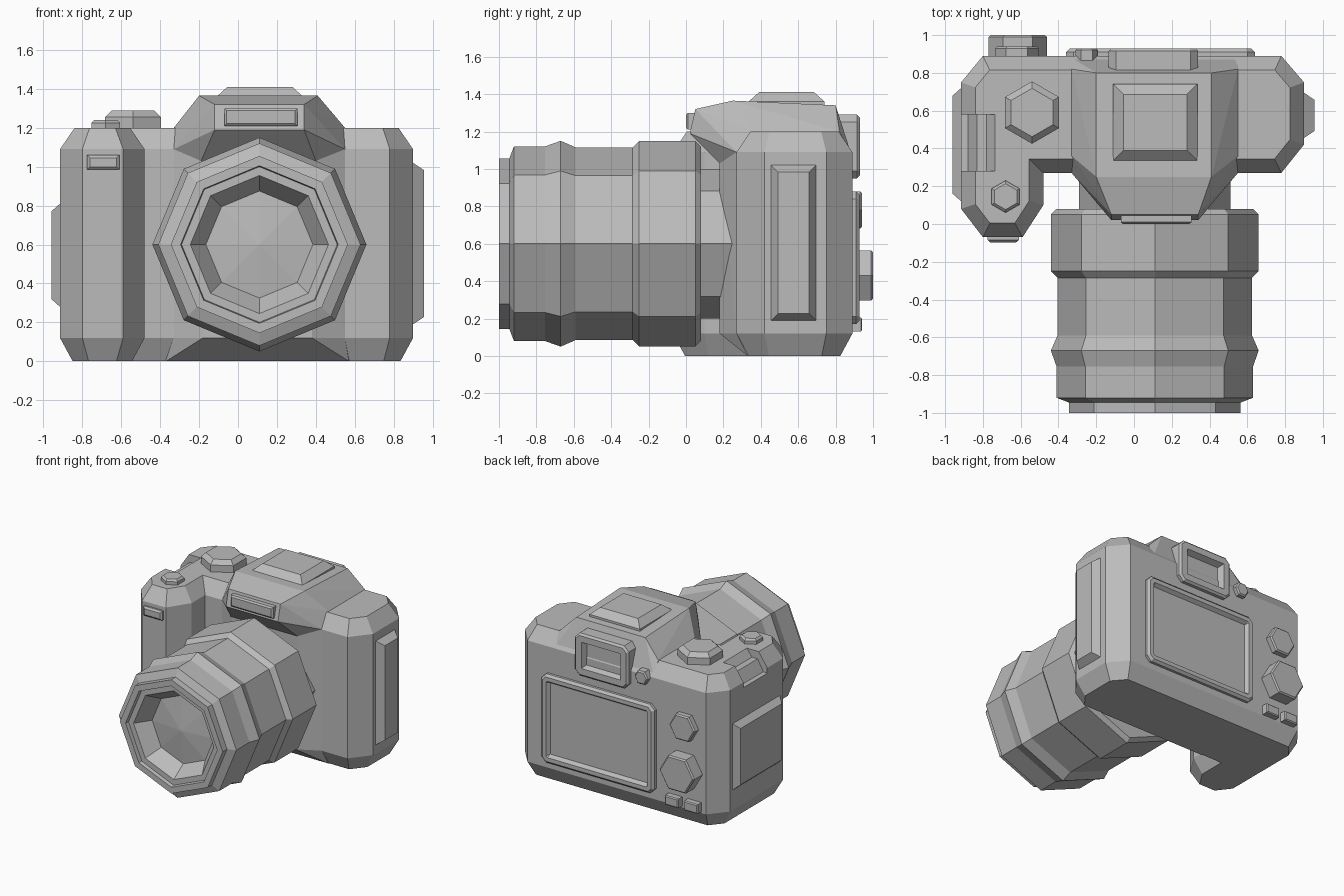
import bpy, bmesh
from math import sin, cos, pi
from mathutils import Vector

cube = bpy.data.objects.get("Cube")
if cube:
    bpy.data.objects.remove(cube, do_unlink=True)

grey = bpy.data.materials.new("matte grey")
grey.use_nodes = True
GREY = (0.5, 0.5, 0.5, 1)
grey.diffuse_color = GREY
grey.node_tree.nodes["Principled BSDF"].inputs["Base Color"].default_value = GREY


def finish(name, bm):
    bmesh.ops.recalc_face_normals(bm, faces=bm.faces[:])
    mesh = bpy.data.meshes.new(name)
    bm.to_mesh(mesh)
    bm.free()
    mesh.materials.append(grey)
    obj = bpy.data.objects.new(name, mesh)
    bpy.context.collection.objects.link(obj)
    return obj


def skin(name, rings):
    """Join equal-length rings of points and cap both ends."""
    bm = bmesh.new()
    loops = [[bm.verts.new(p) for p in ring] for ring in rings]
    n = len(loops[0])
    for a, b in zip(loops, loops[1:]):
        for i in range(n):
            j = (i + 1) % n
            bm.faces.new((a[i], a[j], b[j], b[i]))
    bm.faces.new(loops[0])
    bm.faces.new(loops[-1])
    return finish(name, bm)


def hull(name, points):
    bm = bmesh.new()
    for p in points:
        bm.verts.new(p)
    bmesh.ops.convex_hull(bm, input=bm.verts[:])
    bmesh.ops.dissolve_limit(bm, angle_limit=0.01, verts=bm.verts[:], edges=bm.edges[:])
    return finish(name, bm)


def inset(poly, d):
    """Offset a counter-clockwise outline inwards with mitred corners."""
    out = []
    for i, p in enumerate(poly):
        p = Vector(p)
        a = (p - Vector(poly[i - 1])).normalized()
        b = (Vector(poly[(i + 1) % len(poly)]) - p).normalized()
        na, nb = Vector((-a.y, a.x)), Vector((-b.y, b.x))
        out.append(p + (na + nb) * d / (1 + na.dot(nb)))
    return out


# Plane of an outline: (u, v, height) to (x, y, z)
TOP = lambda u, v, h: (u, v, h)
XZ = lambda u, v, h: (u, h, v)
YZ = lambda u, v, h: (h, u, v)


def loft(name, outline, levels, plane):
    """Stack insets of one outline; levels are (height, inset)."""
    return skin(name, [[plane(p[0], p[1], h) for p in inset(outline, d)] for h, d in levels])


def rect(u0, u1, v0, v1, cut=0):
    if not cut:
        return [(u0, v0), (u1, v0), (u1, v1), (u0, v1)]
    return [(u0 + cut, v0), (u1 - cut, v0), (u1, v0 + cut), (u1, v1 - cut),
            (u1 - cut, v1), (u0 + cut, v1), (u0, v1 - cut), (u0, v0 + cut)]


def ngon(u, v, r, n=6, turn=0.0):
    return [(u + r * cos(turn + 2 * pi * i / n), v + r * sin(turn + 2 * pi * i / n))
            for i in range(n)]


# Body with hand grip
plan = [(-0.8, 0.89), (-0.915, 0.75), (-0.915, 0.08), (-0.8, -0.07), (-0.59, -0.07),
        (-0.48, 0.1), (-0.48, 0.27), (0.78, 0.27), (0.9, 0.42), (0.9, 0.75), (0.78, 0.89)]
body = loft("camera_body", plan, [(0, 0.065), (0.12, 0), (1.09, 0), (1.2, 0.075)], TOP)

# Strap recess cut into the top edge above the grip side
notch = [(-0.72, 1.22), (-0.78, 1.14), (-0.83, 1.14), (-0.88, 1.05), (-1, 1.04), (-1, 1.22)]
cutter = skin("recess_cutter", [[(x, y, z) for x, z in notch] for y in (0.28, 0.58)])
cutter.hide_render = True
mod = body.modifiers.new("recess", "BOOLEAN")
mod.operation = "DIFFERENCE"
mod.object = cutter
bpy.context.view_layer.objects.active = body
bpy.ops.object.modifier_apply(modifier=mod.name)
bpy.data.objects.remove(cutter, do_unlink=True)

# Front bulge carrying the lens mount
hull("mount_bulge", [(x, y, z) for x0, x1, y, z in (
    (-0.37, 0.57, 0.33, 0), (-0.33, 0.55, 0.27, 0.12), (-0.18, 0.38, 0.18, 0.12),
    (-0.18, 0.4, 0.18, 1.04), (-0.33, 0.55, 0.27, 1.09), (-0.33, 0.55, 0.36, 1.19),
    (-0.33, 0.55, 0.5, 0)) for x in (x0, x1)])

# Viewfinder hump with overhanging nose
hull("viewfinder_hump", [(x, y, z) for x0, x1, y, z in (
    (-0.33, 0.55, 0.82, 1.2), (-0.33, 0.55, 0.88, 1.09), (-0.2, 0.41, 0.8, 1.34),
    (-0.2, 0.41, 0.25, 1.365), (-0.12, 0.34, 0.05, 1.32), (-0.12, 0.34, 0.02, 1.19),
    (-0.19, 0.4, 0.18, 1.03), (-0.33, 0.55, 0.36, 1.2), (-0.33, 0.55, 0.27, 1.09))
    for x in (x0, x1)])
loft("accessory_shoe", rect(-0.11, 0.335, 0.335, 0.74), [(1.34, 0), (1.36, 0), (1.41, 0.055)], TOP)
loft("flash_window", rect(-0.07, 0.305, 1.21, 1.3), [(0.08, 0), (0.01, 0), (0, 0.012)], XZ)

# Octagonal lens: (y, radius)
barrel = [(0.3, 0.4), (0.08, 0.4), (0.08, 0.52), (0.05, 0.55), (-0.25, 0.55), (-0.285, 0.515),
          (-0.59, 0.515), (-0.67, 0.55), (-0.755, 0.52), (-0.92, 0.52), (-0.945, 0.455),
          (-1, 0.455), (-1, 0.405), (-0.97, 0.4), (-0.97, 0.355), (-0.85, 0.275), (-0.88, 0.001)]
skin("lens", [[XZ(u, v, y) for u, v in ngon(0.11, 0.6, r, 8)] for y, r in barrel])

# Side panels and grip front window
loft("left_side_door", rect(0.455, 0.695, 0.19, 1.02), [(0.88, 0), (0.9, 0), (0.955, 0.037)], YZ)
loft("grip_side_door", rect(0.12, 0.72, 0.28, 0.81), [(-0.89, 0), (-0.915, 0), (-0.96, 0.04)], YZ)
loft("grip_window", rect(-0.775, -0.61, 0.985, 1.06), [(-0.05, 0), (-0.085, 0), (-0.097, 0.014)], XZ)

# Top controls
loft("shutter_button", ngon(-0.68, 0.145, 0.085, 6, pi / 2),
     [(1.18, 0), (1.225, 0), (1.24, 0.014)], TOP)
loft("mode_dial", ngon(-0.54, 0.59, 0.165, 6, pi / 2),
     [(1.18, 0), (1.255, 0), (1.288, 0.032)], TOP)

# Back: screen, eyepiece and controls
loft("rear_screen", rect(-0.36, 0.64, 0.17, 0.88, 0.04),
     [(0.87, 0), (0.91, 0), (0.928, 0.018), (0.928, 0.05), (0.9, 0.07)], XZ)
loft("eyepiece", rect(-0.135, 0.34, 0.95, 1.29, 0.04),
     [(0.8, 0), (0.915, 0), (0.93, 0.015), (0.93, 0.065), (0.885, 0.085)], XZ)
for name, x, z, r, y in (("eyepiece_knob", -0.25, 1.08, 0.06, 0.93),
                         ("upper_rear_button", -0.62, 0.78, 0.115, 0.94),
                         ("rear_dial", -0.615, 0.43, 0.155, 1.0)):
    loft(name, ngon(x, z, r), [(0.85, 0), (y - 0.01, 0), (y, 0.01)], XZ)
for name, x in (("inner", -0.53), ("outer", -0.7)):
    loft(name + "_rear_button", rect(x - 0.06, x + 0.06, 0.13, 0.205),
         [(0.86, 0), (0.935, 0), (0.942, 0.008)], XZ)
